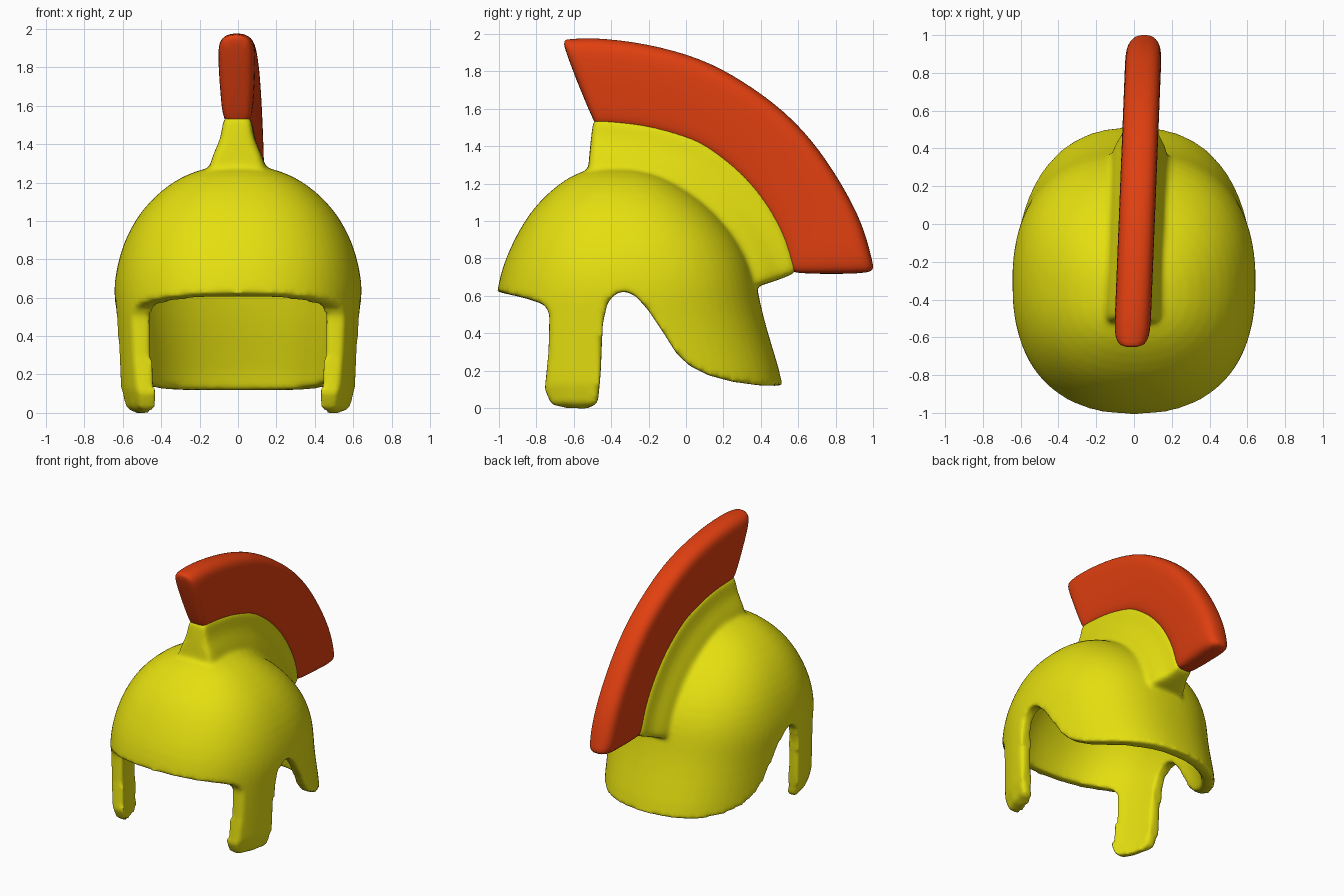
import bpy, bmesh, math
from mathutils import Vector

cube = bpy.data.objects.get("Cube")
if cube:
    bpy.data.objects.remove(cube)


def material(name, color):
    m = bpy.data.materials.new(name)
    m.use_nodes = True
    m.diffuse_color = color
    m.node_tree.nodes["Principled BSDF"].inputs["Base Color"].default_value = color
    return m


yellow = material("helmet yellow", (0.78, 0.74, 0.005, 1))
red = material("crest red", (0.75, 0.05, 0.005, 1))


def loft(name, rings, mat):
    """Closed solid through a list of equal-sized rings."""
    bm = bmesh.new()
    loops = [[bm.verts.new(p) for p in ring] for ring in rings]
    n = len(loops[0])
    for a, b in zip(loops, loops[1:]):
        for i in range(n):
            j = (i + 1) % n
            bm.faces.new((a[i], a[j], b[j], b[i]))
    bm.faces.new(loops[0])
    bm.faces.new(loops[-1])
    bmesh.ops.recalc_face_normals(bm, faces=bm.faces)
    me = bpy.data.meshes.new(name)
    bm.to_mesh(me)
    bm.free()
    me.materials.append(mat)
    ob = bpy.data.objects.new(name, me)
    bpy.context.collection.objects.link(ob)
    return ob


def apply(ob, kind, **settings):
    mod = ob.modifiers.new(kind.lower(), kind)
    for key, value in settings.items():
        setattr(mod, key, value)
    bpy.context.view_layer.objects.active = ob
    bpy.ops.object.modifier_apply(modifier=mod.name)


def combine(ob, other, operation):
    apply(ob, 'BOOLEAN', object=other, operation=operation, solver='EXACT')
    bpy.data.objects.remove(other)


def smooth(ob):
    ob.data.polygons.foreach_set("use_smooth", [True] * len(ob.data.polygons))
    ob.data.update()


# Dome: height, front y, back y, half width
LEVELS = [
    (-0.1, -1.06, 0.55, 0.61), (0.14, -1.06, 0.52, 0.625), (0.3, -1.05, 0.47, 0.63),
    (0.5, -1.03, 0.41, 0.64), (0.63, -1.01, 0.385, 0.65), (0.75, -0.985, 0.36, 0.635),
    (0.88, -0.93, 0.3, 0.6), (1.0, -0.865, 0.21, 0.54), (1.1, -0.79, 0.11, 0.465),
    (1.2, -0.68, -0.03, 0.35), (1.26, -0.58, -0.15, 0.23), (1.295, -0.45, -0.3, 0.08)]


def dome(name, inset):
    rings = []
    for z, front, back, half in LEVELS:
        middle = (front + back) / 2
        length = max((back - front) / 2 - inset, 0.03)
        width = max(half - inset, 0.03)
        drop = inset * max(0, (z - 0.6) / 0.7) + (inset if z < 0 else 0)
        ring = []
        for i in range(40):
            a = math.tau * i / 40
            c, s = math.cos(a), math.sin(a)
            r = (abs(c) ** 2.35 + abs(s) ** 2.35) ** (-1 / 2.35)
            ring.append((width * r * c, middle + length * r * s, z - drop))
        rings.append(ring)
    ob = loft(name, rings, yellow)
    apply(ob, 'SUBSURF', levels=1)
    return ob


# Side outline: visor, cheek guards, ear arch and neck guard
OUTLINE = [
    (-1.2, 0.645), (-1.0, 0.62), (-0.85, 0.585), (-0.75, 0.55), (-0.73, 0.5),
    (-0.735, 0.3), (-0.755, 0.1), (-0.72, 0.02), (-0.65, 0.0), (-0.52, -0.005),
    (-0.47, 0.03), (-0.455, 0.2), (-0.445, 0.45), (-0.42, 0.56), (-0.38, 0.61),
    (-0.33, 0.625), (-0.27, 0.6), (-0.2, 0.52), (-0.12, 0.4), (-0.05, 0.29),
    (0.02, 0.225), (0.12, 0.175), (0.25, 0.14), (0.4, 0.12), (0.7, 0.115),
    (0.7, 1.5), (-1.2, 1.5)]

# Matching curves: under the dome surface, top of the holder, outer edge of the crest
ROOT = [(-0.53, 1.23), (-0.42, 1.24), (-0.25, 1.22), (-0.08, 1.15), (0.0, 1.1),
        (0.13, 1.0), (0.22, 0.9), (0.29, 0.8), (0.33, 0.73), (0.36, 0.64)]
SEAM = [(-0.5, 1.54), (-0.4, 1.54), (-0.2, 1.52), (0.0, 1.46), (0.1, 1.42),
        (0.25, 1.31), (0.37, 1.19), (0.47, 1.05), (0.55, 0.89), (0.59, 0.715)]
EDGE = [(-0.67, 1.96), (-0.5, 1.975), (-0.22, 1.945), (0.08, 1.865), (0.3, 1.745),
        (0.53, 1.58), (0.71, 1.38), (0.86, 1.14), (0.95, 0.95), (1.005, 0.715)]


def ridge(name, inner, outer, section, mat, taper):
    """Fin between two curves; section lists (fraction outward, half width)."""
    pairs = [(Vector(a), Vector(b), 1.0) for a, b in zip(inner, outer)]

    def between(k, m):
        return (pairs[k][0].lerp(pairs[m][0], 0.2), pairs[k][1].lerp(pairs[m][1], 0.2), 1.0)

    first, last = between(0, 1), between(-1, -2)
    ends = [(p[0], p[1], taper) for p in (pairs[0], pairs[-1])]
    stations = [ends[0], first] + pairs[1:-1] + [last, ends[1]]
    rings = []
    for a, b, scale in stations:
        ring = []
        for side, rows in ((1, section), (-1, section[::-1])):
            for t, w in rows:
                y, z = a.lerp(b, t)
                lean = 0.014 + 0.04 * y
                ring.append((side * w * scale + lean, y, z))
        rings.append(ring)
    ob = loft(name, rings, mat)
    apply(ob, 'SUBSURF', levels=2)
    return ob


# Helmet shell: trimmed dome, crest holder blended on, then hollowed
helmet = dome("helmet_shell", 0)
trim = loft("trim", [[(x, y, z) for y, z in OUTLINE] for x in (-1, 1)], yellow)
combine(helmet, trim, 'INTERSECT')
holder = ridge("crest_holder", ROOT, SEAM,
               [(-0.15, 0.16), (0.2, 0.145), (0.45, 0.115), (0.65, 0.085), (0.95, 0.075),
                (1.03, 0.065)], yellow, 0.85)
combine(helmet, holder, 'UNION')
combine(helmet, dome("hollow", 0.085), 'DIFFERENCE')
apply(helmet, 'REMESH', mode='VOXEL', voxel_size=0.016)
apply(helmet, 'SMOOTH', factor=0.5, iterations=8)
smooth(helmet)

# Crest
crest = ridge("crest", SEAM, EDGE,
              [(-0.08, 0.05), (0.0, 0.077), (0.3, 0.088), (0.8, 0.1), (0.95, 0.085),
               (1.02, 0.04)], red, 0.6)
smooth(crest)
